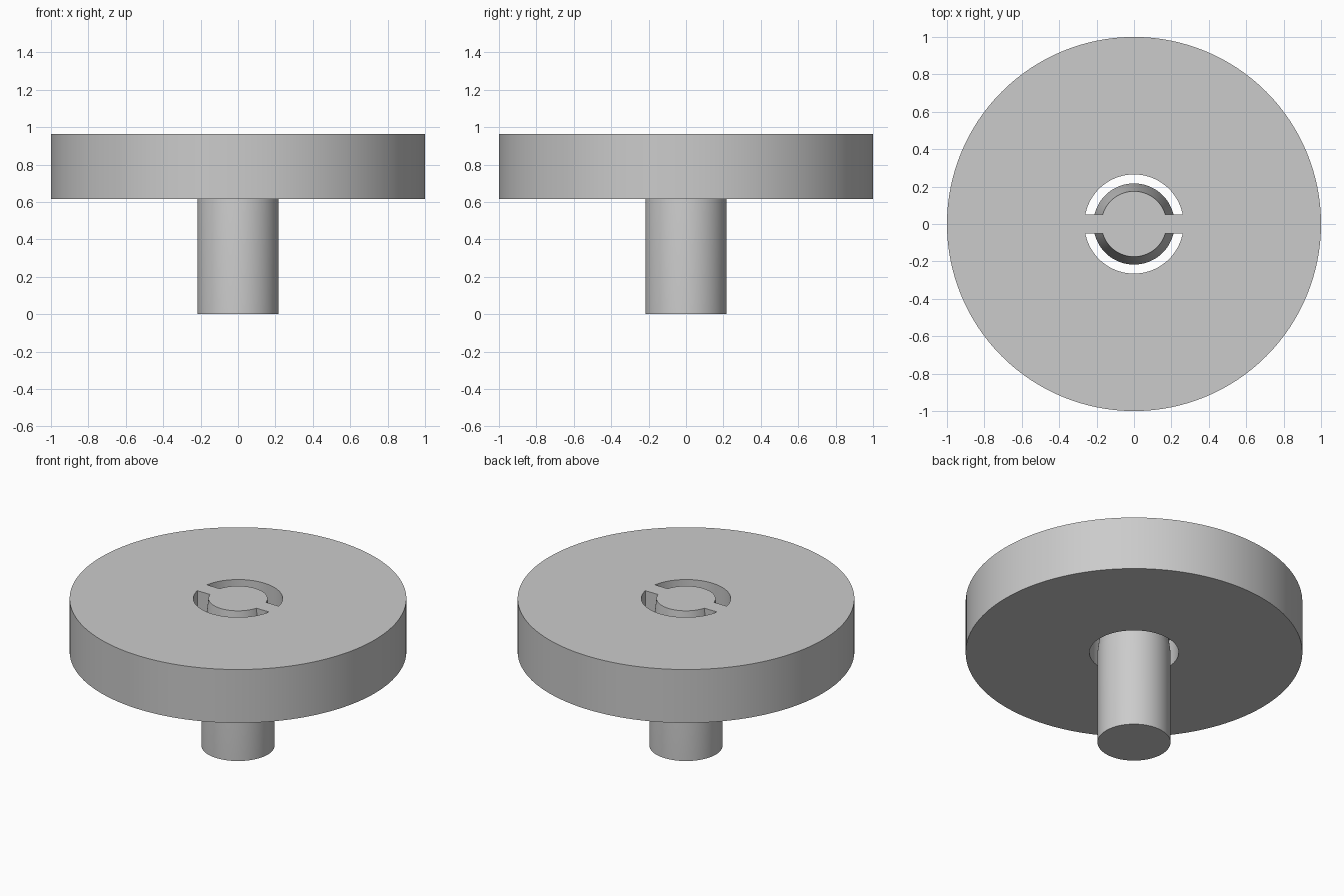
import bpy, bmesh, math

if "Cube" in bpy.data.objects:
    bpy.data.objects.remove(bpy.data.objects["Cube"])

DISC_R, HOLE_R, SHAFT_R, SHAFT_TOP_R = 1.0, 0.265, 0.217, 0.175
DISC_Z, TOP_Z = 0.615, 0.965
BAR_HALF, BAR_DEPTH = 0.05, 0.17
SEGMENTS = 128

grey = bpy.data.materials.new("plain_grey")
grey.use_nodes = True
grey.diffuse_color = (0.6, 0.6, 0.6, 1)
grey.node_tree.nodes["Principled BSDF"].inputs["Base Color"].default_value = (0.6, 0.6, 0.6, 1)


def make_object(name, bm):
    bmesh.ops.recalc_face_normals(bm, faces=bm.faces)
    mesh = bpy.data.meshes.new(name)
    bm.to_mesh(mesh)
    bm.free()
    mesh.materials.append(grey)
    obj = bpy.data.objects.new(name, mesh)
    bpy.context.collection.objects.link(obj)
    return obj


def lathe(name, sections):
    """Closed round solid from (radius, height) sections."""
    bm = bmesh.new()
    rings = []
    for r, z in sections:
        rings.append([bm.verts.new((r * math.cos(a), r * math.sin(a), z))
                      for a in (math.tau * i / SEGMENTS for i in range(SEGMENTS))])
    for low, high in zip(rings, rings[1:]):
        for i in range(SEGMENTS):
            j = (i + 1) % SEGMENTS
            bm.faces.new((low[i], low[j], high[j], high[i]))
    bm.faces.new(rings[0][::-1])
    bm.faces.new(rings[-1])
    return make_object(name, bm)


def combine(target, other, operation):
    mod = target.modifiers.new(operation.lower(), "BOOLEAN")
    mod.operation, mod.solver, mod.object = operation, "EXACT", other
    bpy.context.view_layer.objects.active = target
    bpy.ops.object.modifier_apply(modifier=mod.name)
    bpy.data.objects.remove(other)


# Disc with a central through hole
wheel = lathe("disc_with_shaft", [(DISC_R, DISC_Z), (DISC_R, TOP_Z)])
hole = lathe("hole_cutter", [(HOLE_R, DISC_Z - 0.1), (HOLE_R, TOP_Z + 0.1)])
combine(wheel, hole, "DIFFERENCE")

# Narrow bridge across the hole, flush with the top
bm = bmesh.new()
bmesh.ops.create_cube(bm, size=1)
bmesh.ops.scale(bm, vec=(2 * HOLE_R + 0.06, 2 * BAR_HALF, BAR_DEPTH), verts=bm.verts)
bmesh.ops.translate(bm, vec=(0, 0, TOP_Z - BAR_DEPTH / 2), verts=bm.verts)
combine(wheel, make_object("bridge", bm), "UNION")

# Straight shaft that tapers inside the hole
shaft = lathe("shaft", [(SHAFT_R, 0), (SHAFT_R, DISC_Z), (SHAFT_TOP_R, TOP_Z)])
combine(wheel, shaft, "UNION")

# Smooth round walls, crisp rims
bpy.ops.object.select_all(action="DESELECT")
wheel.select_set(True)
bpy.context.view_layer.objects.active = wheel
bpy.ops.object.shade_smooth_by_angle(angle=math.radians(30))
